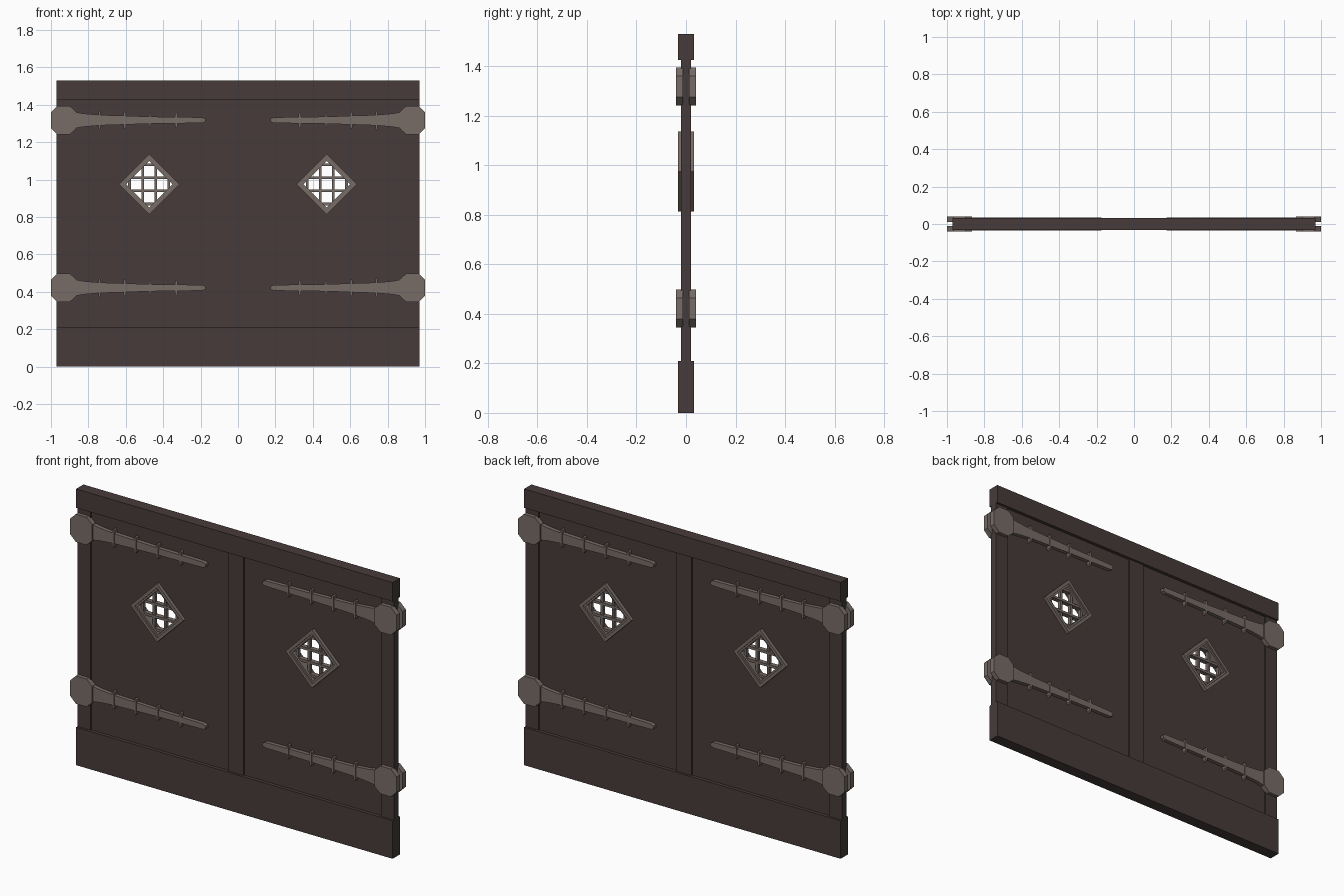
import bpy, bmesh

if "Cube" in bpy.data.objects:
    bpy.data.objects.remove(bpy.data.objects["Cube"])


def material(name, rgb):
    m = bpy.data.materials.new(name)
    m.diffuse_color = (*rgb, 1)
    m.use_nodes = True
    m.node_tree.nodes["Principled BSDF"].inputs["Base Color"].default_value = m.diffuse_color
    return m


WOOD = material("dark wood", (0.061, 0.044, 0.042))
IRON = material("grey iron", (0.184, 0.150, 0.136))


def plate(name, pts, faces, y0, y1, mat):
    """Solid plate: flat x/z outline faces given thickness along y."""
    bm = bmesh.new()
    a = [bm.verts.new((x, y0, z)) for x, z in pts]
    b = [bm.verts.new((x, y1, z)) for x, z in pts]
    edges = {}
    for f in faces:
        bm.faces.new([a[i] for i in f])
        bm.faces.new([b[i] for i in reversed(f)])
        for i, j in zip(f, f[1:] + f[:1]):
            edges.setdefault(frozenset((i, j)), []).append((i, j))
    for e in edges.values():
        if len(e) == 1:
            i, j = e[0]
            bm.faces.new((a[j], a[i], b[i], b[j]))
    bmesh.ops.recalc_face_normals(bm, faces=bm.faces)
    me = bpy.data.meshes.new(name)
    bm.to_mesh(me)
    bm.free()
    me.materials.append(mat)
    ob = bpy.data.objects.new(name, me)
    bpy.context.collection.objects.link(ob)
    return ob


def box(name, x0, x1, y0, y1, z0, z1, mat):
    return plate(name, [(x0, z0), (x1, z0), (x1, z1), (x0, z1)],
                 [[0, 1, 2, 3]], y0, y1, mat)


def diamond(cx, cz, r):
    return [(cx + r, cz), (cx, cz + r), (cx - r, cz), (cx, cz - r)]


RING = [[i, (i + 1) % 4, 4 + (i + 1) % 4, 4 + i] for i in range(4)]

# frame: thick rails, thinner stiles
box("bottom_rail", -0.97, 0.97, -0.032, 0.032, 0, 0.21, WOOD)
box("top_rail", -0.97, 0.97, -0.032, 0.032, 1.425, 1.53, WOOD)
box("center_stile", -0.048, 0.048, -0.02, 0.02, 0.21, 1.425, WOOD)

WZ = 0.975
for s, side in ((-1, "left"), (1, "right")):
    xa, xb = sorted((s * 0.89, s * 0.97))
    box(side + "_stile", xa, xb, -0.02, 0.02, 0.21, 1.425, WOOD)

    # recessed door panel with a diamond opening
    wx = s * 0.475
    xa, xb = sorted((s * 0.04, s * 0.9))
    pts = [(xb, 1.43), (xa, 1.43), (xa, 0.2), (xb, 0.2)] + diamond(wx, WZ, 0.14)
    faces = []
    for i in range(4):
        faces.append([i, 4 + (i + 1) % 4, 4 + i])
        faces.append([i, (i + 1) % 4, 4 + (i + 1) % 4])
    plate(side + "_panel", pts, faces, -0.013, 0.013, WOOD)

    # stepped iron window frame
    plate(side + "_window_frame", diamond(wx, WZ, 0.162) + diamond(wx, WZ, 0.138),
          RING, -0.032, 0.032, IRON)
    plate(side + "_window_lip", diamond(wx, WZ, 0.142) + diamond(wx, WZ, 0.124),
          RING, -0.024, 0.024, IRON)

    # upright window lattice
    for o in (-0.105, -0.035, 0.035, 0.105):
        h = 0.134 - abs(o)
        box(side + "_lattice_upright", wx + o - 0.007, wx + o + 0.007,
            -0.010, 0.010, WZ - h, WZ + h, IRON)
        box(side + "_lattice_crossbar", wx - h, wx + h,
            -0.013, 0.013, WZ + o - 0.007, WZ + o + 0.007, IRON)

# strap hinges: half outlines as (x, half height)
HEAD = [(1.0, 0.043), (0.965, 0.077), (0.90, 0.077), (0.865, 0.045)]
ARM = [(0.88, 0.046), (0.83, 0.036), (0.74, 0.028), (0.47, 0.019),
       (0.19, 0.015), (0.175, 0.008)]
BANDS = [(0.74, 0.052), (0.605, 0.047), (0.47, 0.043), (0.33, 0.042)]


def outline(half, s, cz):
    return ([(s * x, cz + h) for x, h in half]
            + [(s * x, cz - h) for x, h in reversed(half)])


for cz, level in ((1.318, "upper"), (0.422, "lower")):
    for s, side in ((-1, "left"), (1, "right")):
        for d, face in ((-1, "front"), (1, "back")):
            tag = f"{level}_{side}_{face}"
            plate(tag + "_hinge_head", outline(HEAD, s, cz),
                  [list(range(8))], d * 0.012, d * 0.041, IRON)
            plate(tag + "_hinge_strap", outline(ARM, s, cz),
                  [list(range(12))], d * 0.008, d * 0.034, IRON)
            # narrow bands across the strap, with pointed ends
            for x, h in BANDS:
                prof = [(s * x - 0.006, cz + h - 0.008), (s * x, cz + h),
                        (s * x + 0.006, cz + h - 0.008),
                        (s * x + 0.006, cz - h + 0.008), (s * x, cz - h),
                        (s * x - 0.006, cz - h + 0.008)]
                plate(tag + "_strap_band", prof, [list(range(6))],
                      d * 0.008, d * 0.036, IRON)
